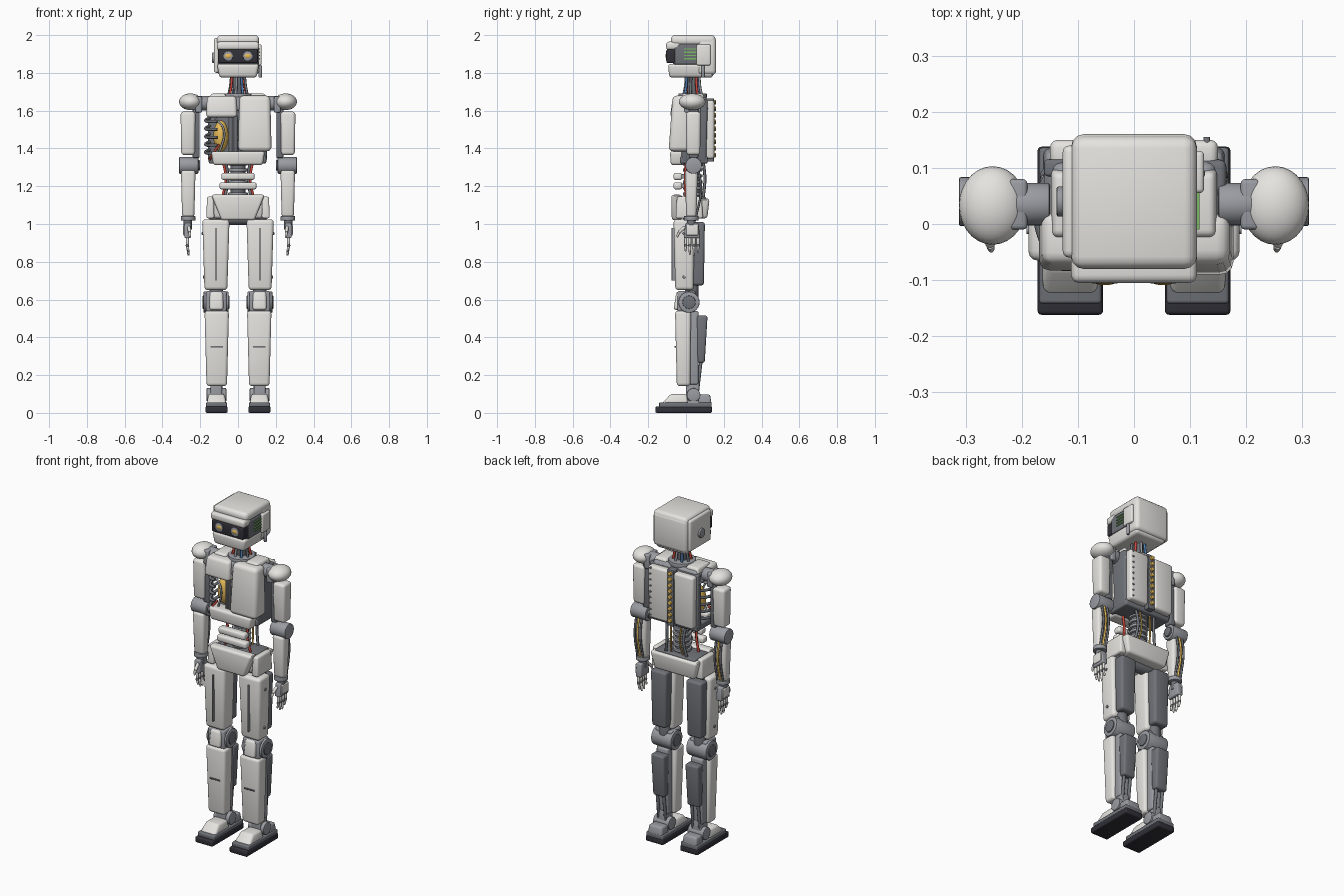
import bpy, bmesh, math
from mathutils import Vector, Matrix


def material(name, rgb):
    m = bpy.data.materials.new(name)
    m.diffuse_color = (*rgb, 1)
    return m


SHELL = material("shell", (0.78, 0.77, 0.74))
DARK = material("dark_metal", (0.16, 0.17, 0.19))
STEEL = material("steel", (0.32, 0.33, 0.36))
BLACK = material("black", (0.03, 0.03, 0.04))
GOLD = material("gold", (0.8, 0.5, 0.1))
RED = material("red", (0.6, 0.06, 0.04))
BLUE = material("blue", (0.08, 0.2, 0.45))
GREEN = material("green", (0.2, 0.5, 0.12))


def finish(name, bm, mat):
    bmesh.ops.recalc_face_normals(bm, faces=bm.faces)
    me = bpy.data.meshes.new(name)
    bm.to_mesh(me)
    bm.free()
    me.shade_smooth()
    me.set_sharp_from_angle(angle=math.radians(35))
    me.materials.append(mat)
    ob = bpy.data.objects.new(name, me)
    bpy.context.collection.objects.link(ob)
    return ob


def box(name, x, y, z, bev=0.01, mat=SHELL, bot=(1, 1, 0), top=(1, 1, 0)):
    """Bevelled box; bot / top = x scale, y scale, y shift of that end."""
    bm = bmesh.new()
    bmesh.ops.create_cube(bm, size=1)
    for v in bm.verts:
        sx, sy, dy = top if v.co.z > 0 else bot
        v.co = Vector(((x[0] + x[1]) / 2 + v.co.x * sx * abs(x[1] - x[0]),
                       (y[0] + y[1]) / 2 + v.co.y * sy * (y[1] - y[0]) + dy,
                       (z[0] + z[1]) / 2 + v.co.z * (z[1] - z[0])))
    if bev:
        bmesh.ops.bevel(bm, geom=bm.edges[:], offset=bev, segments=3, profile=0.5,
                        affect='EDGES', clamp_overlap=True)
    return finish(name, bm, mat)


def cyl(name, a, b, r, mat=STEEL, r2=None, n=24, bev=0.004):
    a, b = Vector(a), Vector(b)
    bm = bmesh.new()
    bmesh.ops.create_cone(bm, cap_ends=True, segments=n, radius1=r,
                          radius2=r if r2 is None else r2, depth=(b - a).length)
    if bev:
        rim = [e for e in bm.edges if abs(e.verts[0].co.z - e.verts[1].co.z) < 1e-5]
        bmesh.ops.bevel(bm, geom=rim, offset=bev, segments=2, profile=0.5, affect='EDGES')
    rot = (b - a).to_track_quat('Z', 'Y').to_matrix().to_4x4()
    bm.transform(Matrix.Translation((a + b) / 2) @ rot)
    return finish(name, bm, mat)


def ball(name, c, r, mat=SHELL):
    bm = bmesh.new()
    bmesh.ops.create_uvsphere(bm, u_segments=28, v_segments=16, radius=1)
    bm.transform(Matrix.Translation(c) @ Matrix.Diagonal((*r, 1)))
    return finish(name, bm, mat)


def cable(name, pts, r, mat):
    cu = bpy.data.curves.new(name, 'CURVE')
    cu.dimensions = '3D'
    cu.bevel_depth, cu.bevel_resolution, cu.resolution_u = r, 2, 6
    cu.use_fill_caps = True
    sp = cu.splines.new('BEZIER')
    sp.bezier_points.add(len(pts) - 1)
    for bp, p in zip(sp.bezier_points, pts):
        bp.co = p
        bp.handle_left_type = bp.handle_right_type = 'AUTO'
    cu.materials.append(mat)
    ob = bpy.data.objects.new(name, cu)
    bpy.context.collection.objects.link(ob)


# Head
box("head_core", (-.105, .105), (-.07, .15), (1.80, 1.97), .01, DARK)
box("cranium", (-.112, .112), (-.08, .157), (1.945, 2.0), .022)
box("head_back", (-.112, .112), (.06, .16), (1.79, 1.99), .022)
box("brow", (-.112, .112), (-.105, -.03), (1.922, 1.965), .014)
box("jaw", (-.112, .112), (-.095, .15), (1.775, 1.848), .016, bot=(.88, .95, 0))
box("visor", (-.105, .105), (-.103, -.05), (1.852, 1.924), .008, BLACK)
box("head_side_shell", (-.127, -.1), (-.06, .14), (1.80, 1.985), .012)
cyl("ear_disc", (-.12, .04, 1.88), (-.138, .04, 1.88), .027)
box("side_frame", (.1, .125), (.055, .13), (1.84, 1.95), .008)
box("side_panel", (.1, .112), (-.06, .06), (1.845, 1.948), .004, DARK)
for i in range(4):
    box("circuit_bar", (.11, .117), (-.01, .055), (1.872 + i * .017, 1.878 + i * .017), 0, GREEN)
cyl("antenna_base", (.118, .09, 1.775), (.118, .09, 1.84), .009, STEEL, n=12)
for s in (1, -1):
    cyl("eye_ring", (s * .052, -.098, 1.89), (s * .052, -.106, 1.89), .026, STEEL)
    ball("eye", (s * .052, -.102, 1.89), (.021, .007, .014), GOLD)

# Neck
cyl("neck_post", (0, .035, 1.66), (0, .035, 1.80), .027, DARK)
cyl("neck_ring", (0, .035, 1.665), (0, .035, 1.692), .075)
for i, m in enumerate((RED, STEEL, BLUE, DARK, RED, STEEL, BLUE, DARK)):
    a = math.tau * (i + .7) / 8
    c, s = math.cos(a), math.sin(a)
    cable("neck_cable", [(c * .052, .035 + s * .05, 1.68), (c * .042, .035 + s * .04, 1.73),
                         (c * .036, .035 + s * .036, 1.79)], .007, m)

# Torso
box("torso_core", (-.01, .165), (-.03, .115), (1.33, 1.66), .012, DARK, bot=(.85, .9, 0))
box("torso_back_wall", (-.16, 0), (.085, .115), (1.34, 1.66), .006, DARK)
box("torso_roof", (-.165, .165), (-.06, .12), (1.6, 1.675), .015, STEEL, top=(.85, .85, 0))
box("chest_plate", (0, .178), (-.092, .02), (1.385, 1.68), .024, top=(.92, .8, .01))
box("upper_chest_plate", (-.17, -.003), (-.085, .02), (1.565, 1.678), .018, top=(.92, .85, .008))
box("lower_chest_plate", (-.142, .142), (-.085, .0), (1.312, 1.385), .014, bot=(.92, .9, 0))
box("chest_floor", (-.155, .15), (-.03, .115), (1.32, 1.36), .01, DARK)
for s in (1, -1):
    box("back_plate", (s * .02, s * .15), (.1, .15), (1.345, 1.655), .014, bot=(.94, 1, 0))
    box("collar_plate", (s * .06, s * .15), (-.03, .1), (1.655, 1.69), .01, top=(.85, .85, 0))
box("spine_channel", (-.022, .022), (.1, .148), (1.33, 1.665), .004, DARK)
for i in range(9):
    z = 1.365 + i * .035
    cyl("spine_stud", (0, .14, z), (0, .16, z), .012, GOLD, n=16)
    cyl("back_rivet", (.13, .145, z), (.13, .155, z), .006, n=10, bev=0)

# Open rib cage
ball("power_cell", (-.09, .01, 1.465), (.04, .045, .083), GOLD)
for i in range(4):
    box("inner_slat", (-.05 + i * .013, -.042 + i * .013), (-.05, .06), (1.36, 1.57), .002, STEEL)
for i in range(5):
    z = 1.375 + i * .042
    cable("rib", [(-.145, .1, z + .02), (-.168, .05, z + .01), (-.165, -.02, z),
                  (-.14, -.055, z), (-.11, -.06, z)], .008, DARK)
cable("chest_strut", [(-.12, -.045, 1.56), (-.075, -.055, 1.5), (-.1, -.045, 1.37)], .006, STEEL)
cable("chest_cable", [(-.15, -.04, 1.34), (-.14, -.06, 1.36), (-.1, -.05, 1.42)], .006, RED)

# Abdomen
cyl("waist_column", (0, .035, 1.1), (0, .035, 1.34), .04, DARK)
for i in range(6):
    z = 1.15 + i * .032
    cyl("waist_ring", (0, .035, z), (0, .035, z + .017), .052)
for z, w in ((1.252, .088), (1.202, .098)):
    box("abdomen_bar", (-w, w), (-.066, -.02), (z - .019, z + .019), .012)
    box("abdomen_mount", (-.03, .03), (-.03, .02), (z - .012, z + .012), .003, STEEL)
for s in (1, -1):
    cable("waist_cable", [(s * .08, 0, 1.34), (s * .065, -.005, 1.24), (s * .085, 0, 1.13)], .007, RED)
    cable("waist_hose", [(s * .065, .09, 1.34), (s * .055, .1, 1.24), (s * .07, .09, 1.13)], .008, DARK)
    cable("waist_wire", [(s * .035, .09, 1.33), (s * .03, .1, 1.23), (s * .04, .08, 1.13)], .005, GOLD)

# Pelvis
box("pelvis", (-.155, .155), (-.04, .125), (1.03, 1.135), .014, bot=(.85, .85, 0))
box("pelvis_top", (-.13, .13), (-.03, .105), (1.12, 1.145), .006, DARK)
box("pelvis_front", (-.142, .142), (-.078, -.02), (1.02, 1.155), .014, bot=(.62, .9, 0))
cyl("hip_axle", (-.15, .02, 1.03), (.15, .02, 1.03), .035, DARK)

for s in (1, -1):
    def X(a, b):
        return (s * a, s * b)

    box("hip_plate", X(.125, .168), (-.055, .09), (1.03, 1.145), .01, top=(.8, .9, 0))

    # Shoulder and arm
    ball("shoulder_dome", (s * .252, .033, 1.647), (.06, .07, .044))
    cyl("shoulder_axle", (s * .15, .035, 1.64), (s * .22, .035, 1.64), .038)
    box("shoulder_link", X(.19, .225), (-.01, .08), (1.59, 1.675), .008, STEEL)
    box("arm_bracket", X(.203, .24), (.015, .065), (1.35, 1.62), .006, DARK)
    box("upper_arm_shell", X(.225, .304), (0, .078), (1.365, 1.595), .016, bot=(.92, .92, 0))
    cyl("elbow", (s * .21, .04, 1.31), (s * .312, .04, 1.31), .044)
    cyl("elbow_cap", (s * .2, .04, 1.31), (s * .214, .04, 1.31), .028, DARK)
    box("forearm_shell", X(.225, .302), (-.006, .062), (1.035, 1.285), .016, bot=(.84, .8, 0))
    for x, m in ((.245, DARK), (.265, GOLD), (.283, DARK)):
        cable("forearm_cable", [(s * x, .065, 1.29), (s * x, .08, 1.19), (s * x, .052, 1.03)], .006, m)
    cyl("wrist_cuff", (s * .264, .028, 1.018), (s * .264, .028, 1.042), .039)
    cyl("wrist", (s * .266, .028, .97), (s * .266, .028, 1.025), .022, DARK)

    # Hand
    box("palm", X(.248, .284), (-.012, .075), (.925, 1.005), .008, STEEL, top=(1, .8, 0))
    box("hand_back_plate", X(.278, .29), (0, .065), (.94, .995), .004)
    for i, n in enumerate((.855, .835, .832, .85)):
        y = -.002 + i * .022
        kx = s * .268
        cyl("finger_base", (kx, y, .93), (kx, y, .89), .008, SHELL, n=10)
        ball("finger_joint", (kx, y, .887), (.009, .009, .009), DARK)
        cyl("finger_tip", (kx, y, .885), (s * .262, y, n), .0075, SHELL, .005, n=10)
    cyl("thumb_base", (s * .26, -.005, .985), (s * .256, -.038, .955), .009, SHELL, n=10)
    cyl("thumb_tip", (s * .256, -.038, .957), (s * .254, -.047, .93), .008, SHELL, .005, n=10)

    # Thigh
    box("thigh_shell", X(.045, .189), (-.066, .042), (.65, 1.025), .018, bot=(.84, .9, .004))
    box("thigh_ridge", X(.113, .12), (-.076, -.05), (.7, .98), .003, STEEL)
    box("thigh_back", X(.065, .168), (.03, .1), (.675, 1.01), .014, DARK, bot=(.9, .85, 0))
    for z in (.72, .95):
        cyl("thigh_bolt", (s * .16, -.01, z), (s * (.186 if z < .8 else .192), -.01, z), .008, n=12, bev=.002)
    cyl("thigh_rod", (s * .115, .03, .58), (s * .115, .03, .68), .035, DARK)

    # Knee
    cyl("knee", (s * .05, .016, .586), (s * .182, .016, .586), .056)
    cyl("knee_hub", (s * .045, .016, .586), (s * .188, .016, .586), .035, DARK)
    box("knee_block", X(.06, .17), (-.045, .05), (.535, .645), .01, STEEL)
    box("knee_cap", X(.077, .152), (-.066, -.02), (.545, .642), .014, top=(.95, .7, .008))

    # Shin
    box("shin_shell", X(.048, .177), (-.058, .026), (.142, .54), .016, bot=(.84, .85, .003))
    box("shin_slot", X(.08, .146), (-.06, -.04), (.347, .354), .001, DARK)
    box("shin_core", X(.075, .152), (.01, .066), (.15, .54), .01, STEEL)
    box("calf_block", X(.07, .156), (.055, .114), (.265, .515), .012, DARK, bot=(.9, .7, -.006))
    for x in (.092, .135):
        cyl("calf_rod", (s * x, .082, .3), (s * x, .06, .11), .009, DARK, n=12)

    # Ankle and foot
    cyl("ankle", (s * .062, .04, .095), (s * .166, .04, .095), .036)
    box("ankle_post", X(.085, .145), (.0, .07), (.06, .17), .008, STEEL)
    box("sole", X(.055, .172), (-.162, .138), (0, .034), .008, BLACK)
    box("foot_base", X(.058, .169), (-.142, .136), (.028, .056), .006, DARK)
    box("toe_shell", X(.062, .165), (-.128, .012), (.05, .1), .012, top=(.82, .6, .02))
    box("heel", X(.066, .162), (.065, .136), (.045, .098), .01, STEEL, top=(.9, .85, -.004))
